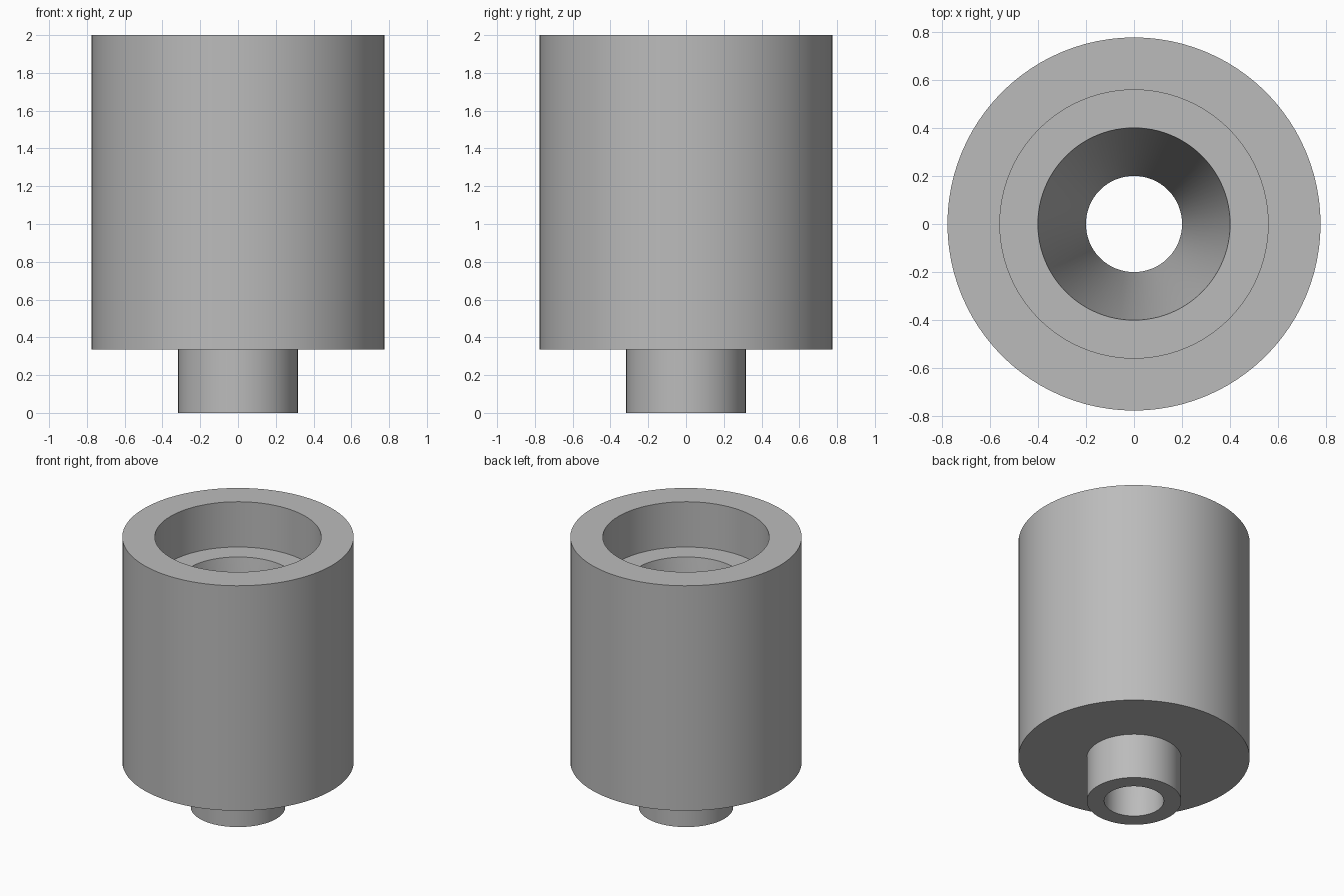
import bpy
import bmesh
import math

cube = bpy.data.objects.get("Cube")
if cube:
    bpy.data.objects.remove(cube, do_unlink=True)

SIDES = 96

grey = bpy.data.materials.new("plain_grey")
grey.use_nodes = True
colour = (0.5, 0.5, 0.5, 1.0)
grey.diffuse_color = colour
grey.node_tree.nodes["Principled BSDF"].inputs["Base Color"].default_value = colour


def lathe(name, profile):
    """Turn a closed (radius, height) profile around the z axis."""
    bm = bmesh.new()
    rings = []
    for r, z in profile:
        angles = [2 * math.pi * i / SIDES for i in range(SIDES)]
        rings.append([bm.verts.new((r * math.cos(a), r * math.sin(a), z)) for a in angles])
    for k, ring in enumerate(rings):
        after = rings[(k + 1) % len(rings)]
        for i in range(SIDES):
            j = (i + 1) % SIDES
            bm.faces.new((ring[i], ring[j], after[j], after[i]))
    bmesh.ops.recalc_face_normals(bm, faces=bm.faces)
    mesh = bpy.data.meshes.new(name)
    bm.to_mesh(mesh)
    bm.free()
    mesh.materials.append(grey)
    obj = bpy.data.objects.new(name, mesh)
    bpy.context.collection.objects.link(obj)
    bpy.ops.object.select_all(action="DESELECT")
    obj.select_set(True)
    bpy.context.view_layer.objects.active = obj
    bpy.ops.object.shade_smooth_by_angle(angle=math.radians(30))
    return obj


# Hollow body: spigot, shoulder, outer wall, rim, recess, tapered bore
lathe("stepped_sleeve", [
    (0.2, 0.0), (0.317, 0.0),        # spigot end
    (0.317, 0.335), (0.776, 0.335),  # shoulder
    (0.776, 2.0), (0.558, 2.0),      # rim
    (0.558, 1.665), (0.4, 1.665),    # recess floor
    (0.2, 0.335),                    # foot of the taper
])
